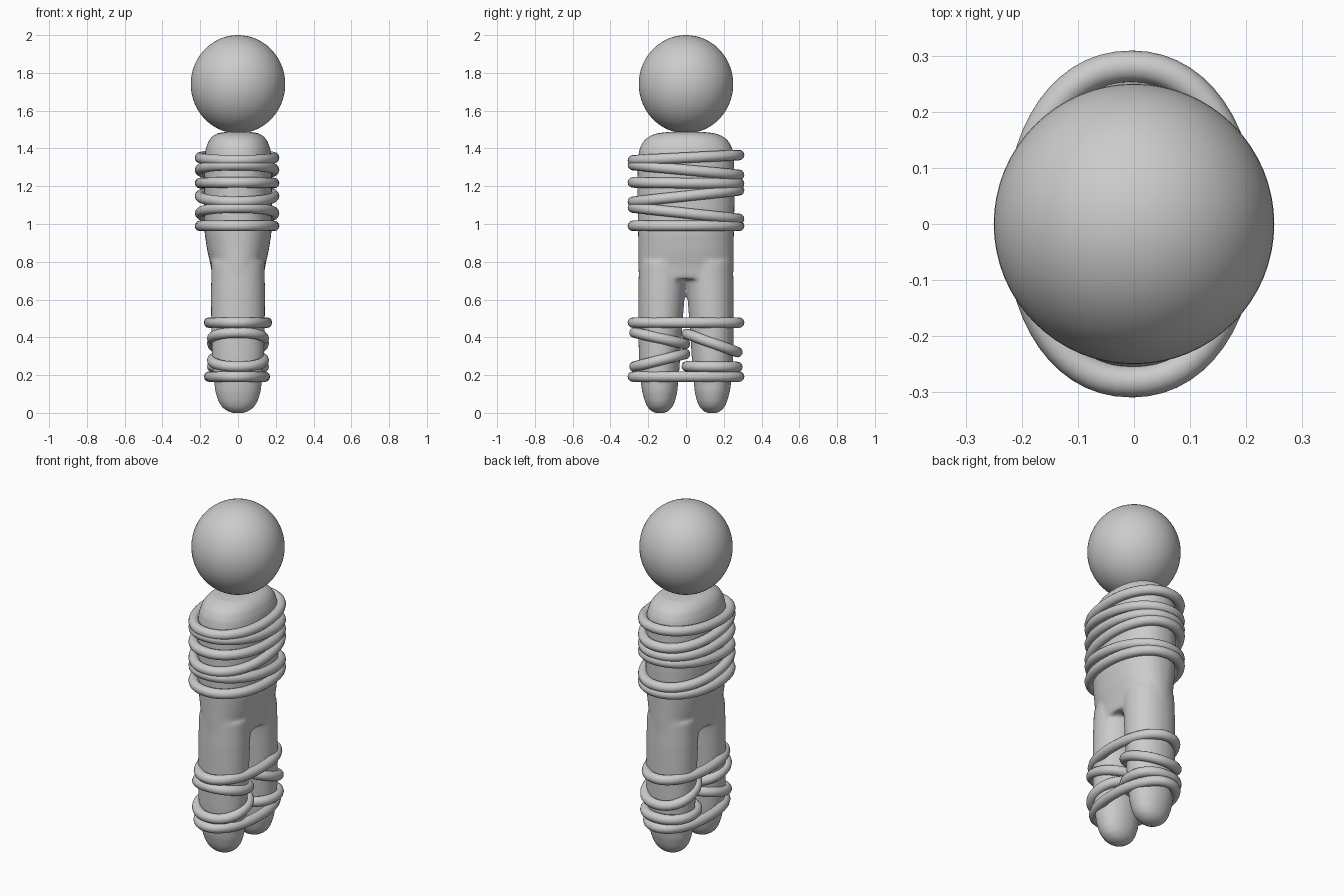
import bpy, bmesh
from math import sin, cos, pi, copysign

if "Cube" in bpy.data.objects:
    bpy.data.objects.remove(bpy.data.objects["Cube"])


def oval(t, rx, ry, n):
    """Point on a superellipse."""
    c, s = cos(t), sin(t)
    return (rx * copysign(abs(c) ** (2 / n), c), ry * copysign(abs(s) ** (2 / n), s))


def loft(bm, rows, n, side=1, seg=40):
    """Closed tube through oval sections: z, rx, y centre, ry."""
    rings = []
    for z, rx, cy, ry in rows:
        pts = [oval(2 * pi * i / seg, rx, ry, n) for i in range(seg)]
        rings.append([bm.verts.new((x, side * cy + y, z)) for x, y in pts])
    for a, b in zip(rings, rings[1:]):
        for i in range(seg):
            j = (i + 1) % seg
            bm.faces.new((a[i], a[j], b[j], b[i]))
    bm.faces.new(rings[0][::-1])
    bm.faces.new(rings[-1])


def rope(name, cx, cy, rx, ry, z_front, z_back, n=2.15, seg=56):
    """Oval rope loop tilted from front to back."""
    cu = bpy.data.curves.new(name, 'CURVE')
    cu.dimensions = '3D'
    cu.bevel_depth = 0.028
    cu.bevel_resolution = 4
    sp = cu.splines.new('POLY')
    sp.points.add(seg - 1)
    sp.use_cyclic_u = True
    for i, p in enumerate(sp.points):
        x, y = oval(2 * pi * i / seg, rx, ry, n)
        z = z_front + (z_back - z_front) * (y / ry + 1) / 2
        p.co = (cx + x, cy + y, z, 1)
    sp.use_smooth = True
    bpy.context.collection.objects.link(bpy.data.objects.new(name, cu))


# Head
bpy.ops.mesh.primitive_uv_sphere_add(segments=64, ring_count=32, radius=0.25, location=(0, 0, 1.74))
head = bpy.context.object
head.name = "head"
head.scale = (1, 1, 1.04)
bpy.ops.object.shade_smooth()

# Body: torso and two legs fused and smoothed
torso = [(0.71, .135, 0, .25), (0.78, .145, 0, .252), (0.86, .163, 0, .252),
         (0.95, .177, 0, .254), (1.1, .18, 0, .257), (1.25, .18, 0, .257),
         (1.35, .178, 0, .255), (1.40, .171, 0, .246), (1.44, .156, 0, .225),
         (1.465, .136, 0, .195), (1.48, .11, 0, .155), (1.487, .07, 0, .10)]
leg = [(-.002, .025, .138, .02), (.008, .055, .138, .045), (.03, .085, .138, .066),
       (.06, .104, .138, .08), (.11, .12, .139, .093), (.2, .132, .141, .104),
       (.3, .138, .140, .110), (.45, .142, .136, .116), (.58, .143, .131, .121),
       (.66, .143, .128, .124), (.71, .142, .124, .127), (.8, .142, .118, .13)]
me = bpy.data.meshes.new("body")
bm = bmesh.new()
loft(bm, torso, 2.25)
for side in (-1, 1):
    loft(bm, leg, 2.1, side)
bm.to_mesh(me)
bm.free()
body = bpy.data.objects.new("body", me)
bpy.context.collection.objects.link(body)
rm = body.modifiers.new("fuse", 'REMESH')
rm.mode = 'VOXEL'
rm.voxel_size = 0.01
rm.use_smooth_shade = True
sm = body.modifiers.new("soften", 'SMOOTH')
sm.factor = 0.5
sm.iterations = 10

# Ropes around the chest: height at front, height at back
for i, (zf, zb) in enumerate([(1.337, 1.365), (1.312, 1.26), (1.22, 1.213),
                              (1.118, 1.178), (1.087, 1.027), (.99, .99)]):
    rope(f"chest_rope_{i + 1}", -0.005, 0, .196, .281, zf, zb)

# Ropes around both legs
rope("knee_rope", 0, 0, .153, .281, .478, .478)
rope("ankle_rope", -0.005, 0, .147, .281, .192, .192)

# Ropes around each leg
for name, cy, zf, zb in [("front_leg_rope_upper", -.139, .425, .365),
                         ("front_leg_rope_lower", -.139, .245, .312),
                         ("back_leg_rope_upper", .138, .418, .322),
                         ("back_leg_rope_lower", .138, .246, .243)]:
    rope(name, 0, cy, .136, .134, zf, zb)
